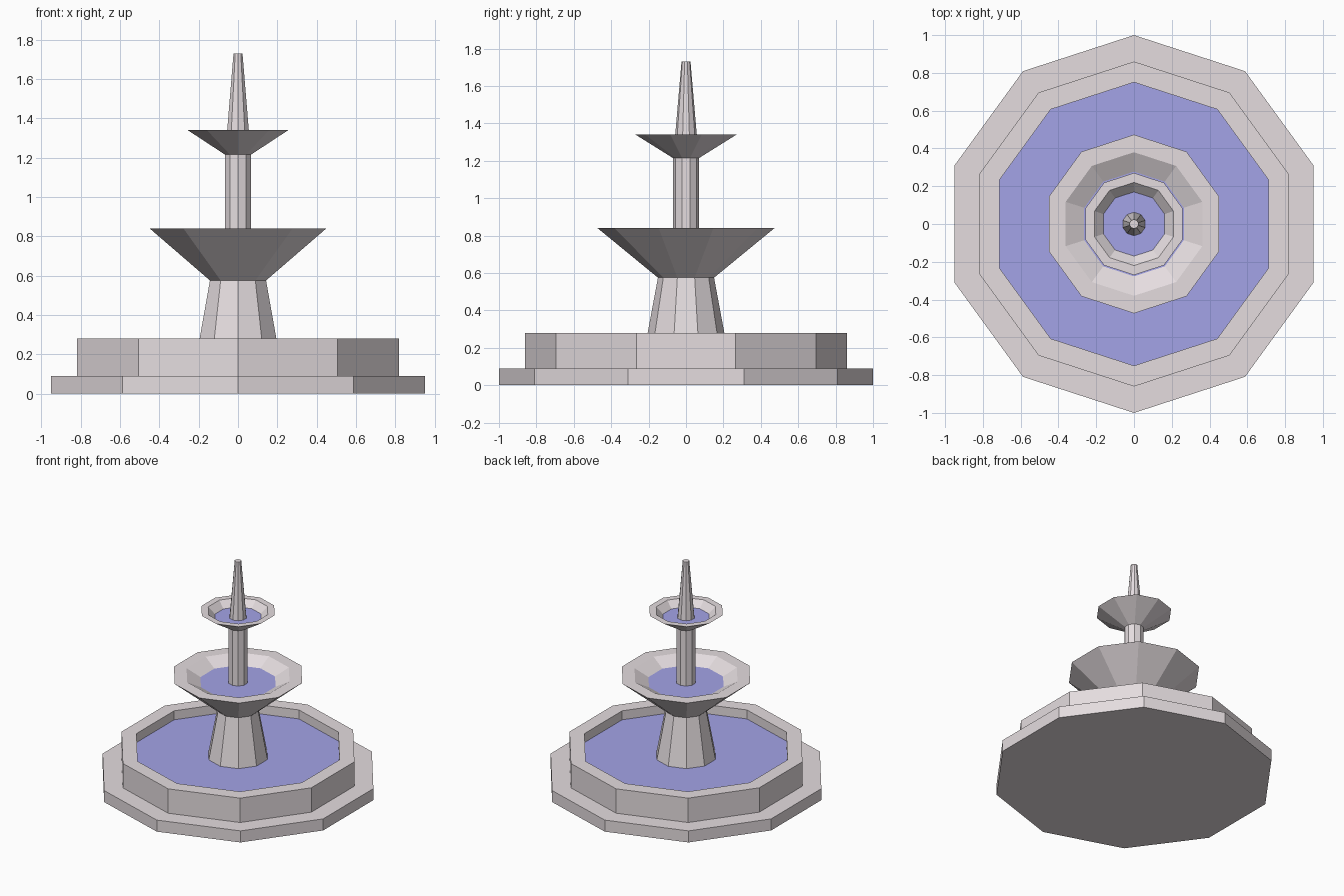
import bpy, bmesh, math

if "Cube" in bpy.data.objects:
    bpy.data.objects.remove(bpy.data.objects["Cube"])

SIDES = 10


def material(name, rgb):
    m = bpy.data.materials.new(name)
    m.diffuse_color = (*rgb, 1.0)
    m.use_nodes = True
    m.node_tree.nodes["Principled BSDF"].inputs["Base Color"].default_value = m.diffuse_color
    return m


stone = material("pale_stone", (0.78, 0.72, 0.74))
water = material("water_blue", (0.37, 0.37, 0.80))


def lathe(name, profile, mat):
    """Revolve (radius, z) points into a ten-sided solid with a corner on the y axis."""
    bm = bmesh.new()
    rings = []
    for r, z in profile:
        if r == 0:
            rings.append([bm.verts.new((0, 0, z))] * SIDES)
        else:
            angles = [math.pi / 2 + math.tau * i / SIDES for i in range(SIDES)]
            rings.append([bm.verts.new((r * math.cos(a), r * math.sin(a), z)) for a in angles])
    for lower, upper in zip(rings, rings[1:]):
        for i in range(SIDES):
            j = (i + 1) % SIDES
            corners = dict.fromkeys((lower[i], lower[j], upper[j], upper[i]))
            bm.faces.new(list(corners))
    bmesh.ops.recalc_face_normals(bm, faces=bm.faces)
    # Merge the flat fans into single polygons
    bmesh.ops.dissolve_limit(bm, angle_limit=0.01, verts=bm.verts, edges=bm.edges)
    mesh = bpy.data.meshes.new(name)
    bm.to_mesh(mesh)
    bm.free()
    mesh.materials.append(mat)
    ob = bpy.data.objects.new(name, mesh)
    bpy.context.collection.objects.link(ob)
    return ob


def frustum(name, r0, z0, r1, z1, mat=stone):
    return lathe(name, [(0, z0), (r0, z0), (r1, z1), (0, z1)], mat)


def bowl(name, foot_r, foot_z, rim_r, rim_z, lip_r, floor_r, floor_z):
    return lathe(name, [(0, foot_z), (foot_r, foot_z), (rim_r, rim_z),
                        (lip_r, rim_z), (floor_r, floor_z), (0, floor_z)], stone)


# Stepped base and large basin
frustum("base_step", 1.0, 0.0, 1.0, 0.09)
bowl("basin", 0.86, 0.09, 0.86, 0.28, 0.75, 0.75, 0.19)
frustum("basin_water", 0.75, 0.19, 0.75, 0.21, water)

# Pedestal and middle bowl
frustum("pedestal", 0.218, 0.21, 0.15, 0.575)
bowl("middle_bowl", 0.15, 0.575, 0.473, 0.84, 0.38, 0.24, 0.765)
frustum("middle_water", 0.24, 0.765, 0.277, 0.785, water)

# Column and upper bowl
frustum("column", 0.07, 0.785, 0.07, 1.215)
bowl("upper_bowl", 0.07, 1.215, 0.27, 1.34, 0.22, 0.155, 1.275)
frustum("upper_water", 0.155, 1.275, 0.17, 1.29, water)

# Spire
frustum("spire", 0.062, 1.29, 0.024, 1.73)
